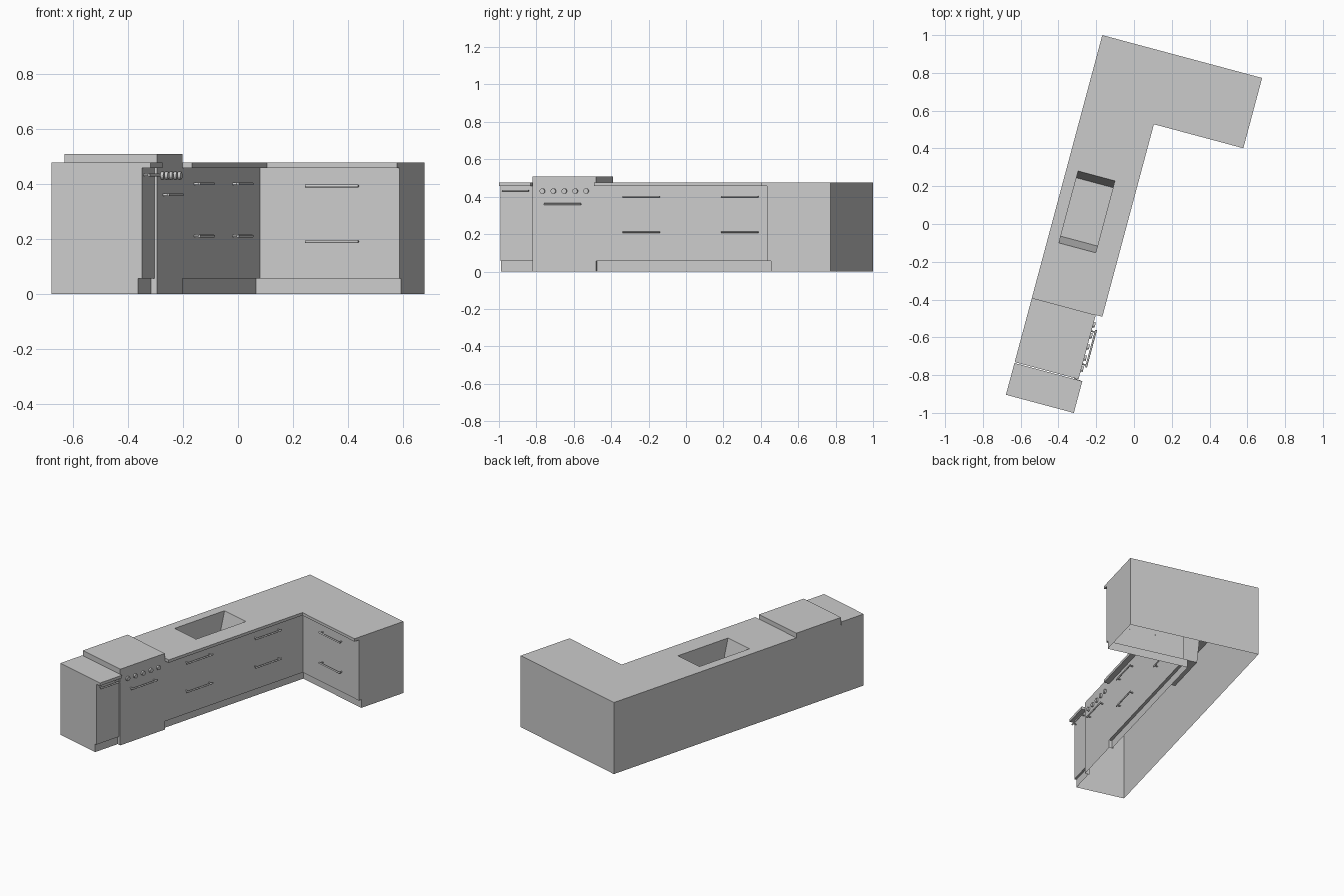
import bpy, bmesh, math
from mathutils import Matrix, Vector

if "Cube" in bpy.data.objects:
    bpy.data.objects.remove(bpy.data.objects["Cube"])

# Everything is laid out in kitchen axes (u = depth, v = along the wall), then turned
PLACE = Matrix.Translation((-0.678, -0.904, 0)) @ Matrix.Rotation(math.radians(-15), 4, 'Z')
TOP, UNDER, KICK = 0.477, 0.458, 0.055
A, B, END = 0.179, 0.531, 1.971        # stove start, stove end, far wall


def finish(name, bm):
    bm.transform(PLACE)
    mesh = bpy.data.meshes.new(name)
    bm.to_mesh(mesh)
    bm.free()
    ob = bpy.data.objects.new(name, mesh)
    bpy.context.collection.objects.link(ob)
    return ob


def loft(name, levels, skip=(), hole=None, cap=True, flip=False):
    """Stack outlines (points, z) into a shell open at the start."""
    bm = bmesh.new()
    rings = [[bm.verts.new((x, y, z)) for x, y in pts] for pts, z in levels]
    n = len(rings[0])
    for k in range(len(rings) - 1):
        for i in range(n):
            if (k, i) not in skip:
                j = (i + 1) % n
                bm.faces.new((rings[k][i], rings[k][j], rings[k + 1][j], rings[k + 1][i]))
    if hole:
        z = levels[-1][1]
        inner = [bm.verts.new((x, y, z)) for x, y in hole]
        edges = []
        for ring in (rings[-1], inner):
            for i, v in enumerate(ring):
                w = ring[(i + 1) % len(ring)]
                edges.append(bm.edges.get((v, w)) or bm.edges.new((v, w)))
        bmesh.ops.triangle_fill(bm, use_beauty=True, edges=edges, normal=(0, 0, 1))
    elif cap:
        bm.faces.new(rings[-1])
    if flip:
        bmesh.ops.reverse_faces(bm, faces=bm.faces[:])
    return finish(name, bm)


def rod(bm, a, b, r, sides=12):
    a, b = Vector(a), Vector(b)
    rot = (b - a).to_track_quat('Z', 'Y').to_matrix().to_4x4()
    bmesh.ops.create_cone(bm, cap_ends=True, segments=sides, radius1=r, radius2=r,
                          depth=(b - a).length, matrix=Matrix.Translation((a + b) / 2) @ rot)


def handle(name, centre, along, out, length):
    """Bar on two posts; centre lies on the door face."""
    bm = bmesh.new()
    c, along, out = Vector(centre), Vector(along), Vector(out)
    bar = c + out * 0.022
    rod(bm, bar - along * length / 2, bar + along * length / 2, 0.005)
    for s in (-1, 1):
        p = c + along * s * (length / 2 - 0.012)
        rod(bm, p - out * 0.003, p + out * 0.022, 0.004)
    finish(name, bm)


def rect(u0, u1, v0, v1):
    return [(u0, v0), (u1, v0), (u1, v1), (u0, v1)]


def ell(front, inner):
    return [(0, B), (front, B), (front, inner), (0.876, inner), (0.876, END), (0, END)]


# L-shaped counter run: toe kick, cabinet fronts, overhanging worktop
kick, body, top = ell(0.33, 1.640), ell(0.35, 1.620), ell(0.386, 1.586)
sink = rect(0.063, 0.264, 0.849, 1.243)
loft("counter_run", [(kick, 0), (kick, KICK), (body, KICK), (body, UNDER), (top, UNDER), (top, TOP)],
     skip={(k, 0) for k in range(4)}, hole=sink)

# Sink bowl with sloping ends, and its drain
loft("sink_bowl", [(rect(0.063, 0.264, 0.886, 1.206), TOP - 0.15), (sink, TOP)], cap=False, flip=True)
loft("sink_floor", [(rect(0.063, 0.264, 0.886, 1.206), TOP - 0.15)])
bm = bmesh.new()
rod(bm, (0.118, 1.05, TOP - 0.151), (0.118, 1.05, TOP - 0.148), 0.018, 20)
finish("sink_drain", bm)

# Stove, with side walls only where they show beside its neighbours
stove = [(0, A), (0.32, A), (0.35, A), (0.35, B), (0.32, B), (0, B)]
loft("stove", [(stove, 0), (stove, UNDER), (stove, 0.508)], skip={(0, 0), (0, 4)})

# Narrow end cabinet
k, c, t = rect(0, 0.326, 0, A), rect(0, 0.34, 0, A - 0.002), rect(0, 0.372, 0, A - 0.005)
loft("end_cabinet", [(k, 0), (k, KICK), (c, KICK), (c, UNDER), (t, UNDER), (t, TOP)],
     skip={(i, 2) for i in range(4)})

# Stove knobs
bm = bmesh.new()
for i in range(5):
    v = 0.236 + 0.0605 * i
    rod(bm, (0.349, v, 0.43), (0.361, v, 0.43), 0.014, 16)
finish("stove_knobs", bm)

# Handles
V, U = (0, 1, 0), (1, 0, 0)
for z in (0.40, 0.21):
    for v in (0.789, 1.332):
        handle("long_run_handle", (0.35, v, z), V, U, 0.205)
for z in (0.392, 0.19):
    handle("short_run_handle", (0.627, 1.620, z), U, (0, -1, 0), 0.2)
handle("stove_handle", (0.35, 0.352, 0.36), V, U, 0.205)
handle("end_cabinet_handle", (0.34, 0.089, 0.432), V, U, 0.145)
